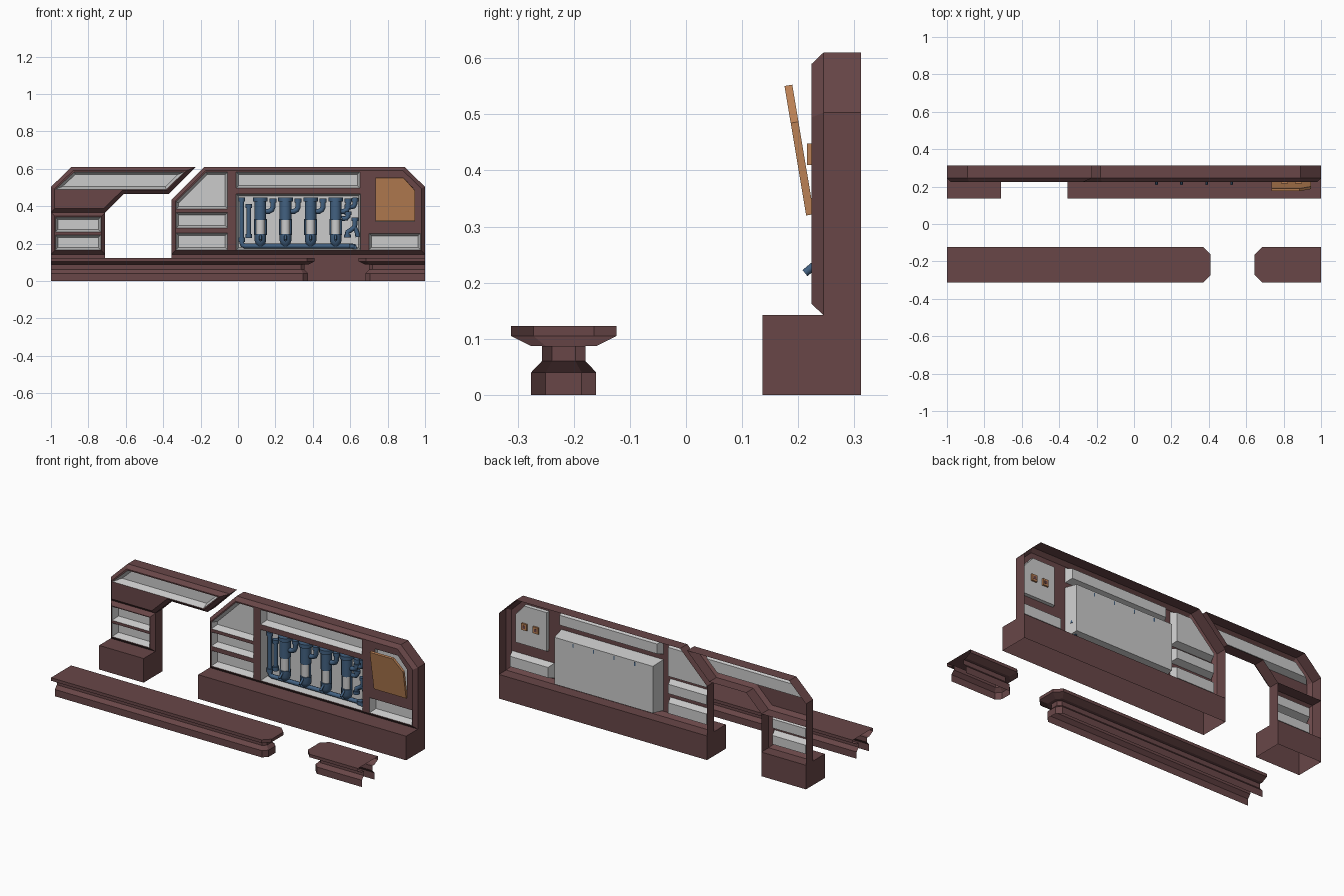
import bpy, bmesh, math
from mathutils import Vector, Matrix

if "Cube" in bpy.data.objects:
    bpy.data.objects.remove(bpy.data.objects["Cube"])


def material(name, rgb):
    m = bpy.data.materials.new(name)
    m.diffuse_color = (*rgb, 1)
    m.use_nodes = True
    m.node_tree.nodes["Principled BSDF"].inputs["Base Color"].default_value = m.diffuse_color
    return m


MAROON = material("maroon", (0.14, 0.062, 0.064))
TAN = material("tan", (0.50, 0.22, 0.09))
BLUE = material("blue", (0.055, 0.12, 0.22))


def finish(bm, name, mat=None, front=None):
    """Make the object; 'front' is a face that must point to -y."""
    bmesh.ops.recalc_face_normals(bm, faces=bm.faces)
    if front is not None:
        front.normal_update()
        if front.normal.y > 0:
            bmesh.ops.reverse_faces(bm, faces=bm.faces)
    me = bpy.data.meshes.new(name)
    bm.to_mesh(me)
    bm.free()
    ob = bpy.data.objects.new(name, me)
    bpy.context.collection.objects.link(ob)
    if mat:
        me.materials.append(mat)
    return ob


def inset(poly, d):
    """Offset a counter-clockwise x/z outline inwards."""
    out, n = [], len(poly)
    for i in range(n):
        a, b, c = (Vector(poly[(i + k) % n]) for k in (-1, 0, 1))
        u, v = (b - a).normalized(), (c - b).normalized()
        n1, n2 = Vector((-u.y, u.x)), Vector((-v.y, v.x))
        out.append(tuple(b + (n1 + n2) * d / (1 + n1.dot(n2))))
    return out


def ring(bm, poly, y):
    return [bm.verts.new((x, y, z)) for x, z in poly]


def bridge(bm, a, b, closed=True):
    n = len(a)
    for i in range(n if closed else n - 1):
        j = (i + 1) % n
        bm.faces.new((a[i], a[j], b[j], b[i]))


def rect(x0, x1, z0, z1):
    return [(x0, z0), (x1, z0), (x1, z1), (x0, z1)]


def recess(name, poly, depth, taper):
    bm = bmesh.new()
    a = ring(bm, poly, 0.224)
    b = ring(bm, inset(poly, taper), 0.224 + depth)
    bridge(bm, a, b)
    finish(bm, name, None, bm.faces.new(b))


def wall(name, outline, holes):
    """Hollow wall: pierced front, chamfered edge, rim open at the back."""
    bm = bmesh.new()
    front = ring(bm, inset(outline, 0.02), 0.224)
    edges = []
    for loop in [front] + [ring(bm, h[0], 0.224) for h in holes]:
        edges += [bm.edges.new((loop[i - 1], loop[i])) for i in range(len(loop))]
    bmesh.ops.triangle_fill(bm, edges=edges, use_beauty=True, normal=(0, -1, 0))
    bm.faces.ensure_lookup_table()
    face = bm.faces[0]
    mid, back = ring(bm, outline, 0.245), ring(bm, outline, 0.312)
    bridge(bm, front, mid)
    bridge(bm, mid, back)
    finish(bm, name, MAROON, face)
    for i, (poly, depth, taper) in enumerate(holes):
        recess(f"{name}_recess_{i + 1}", poly, depth, taper)


def box(name, x0, x1, y0, y1, z0, z1, mat, open_bottom=False):
    bm = bmesh.new()
    bmesh.ops.create_cube(bm, size=1)
    for v in bm.verts:
        v.co = ((x0 + x1) / 2 + v.co.x * (x1 - x0), (y0 + y1) / 2 + v.co.y * (y1 - y0),
                (z0 + z1) / 2 + v.co.z * (z1 - z0))
    if open_bottom:
        low = [f for f in bm.faces if all(abs(v.co.z - z0) < 1e-5 for v in f.verts)]
        bmesh.ops.delete(bm, geom=low, context='FACES_ONLY')
    return finish(bm, name, mat)


# Wall plinths
box("left_plinth", -1, -0.71, 0.136, 0.312, 0, 0.142, MAROON, True)
box("right_plinth", -0.355, 1, 0.136, 0.312, 0, 0.142, MAROON, True)

# Left wall: post and overhanging header
D, T = 0.04, 0.014
wall("left_post", rect(-1, -0.71, 0.142, 0.367),
     [(rect(-0.977, -0.733, 0.262, 0.343), D, T), (rect(-0.977, -0.733, 0.166, 0.246), D, T)])
wall("left_header", [(-1, 0.367), (-0.71, 0.367), (-0.61, 0.465), (-0.37, 0.465),
                     (-0.225, 0.61), (-0.89, 0.61), (-1, 0.503)],
     [([(-0.976, 0.49), (-0.383, 0.49), (-0.287, 0.583), (-0.875, 0.583)], D, T)])

# Right wall with shelves, machine bay and hatch
HATCH = [(0.735, 0.318), (0.945, 0.318), (0.945, 0.485), (0.885, 0.552), (0.735, 0.552)]
wall("right_wall", [(-0.355, 0.142), (1, 0.142), (1, 0.503), (0.89, 0.61),
                    (-0.18, 0.61), (-0.355, 0.435)],
     [([(-0.331, 0.385), (-0.055, 0.385), (-0.055, 0.583), (-0.17, 0.583), (-0.331, 0.423)], D, T),
      (rect(-0.331, -0.055, 0.283, 0.366), D, T),
      (rect(-0.331, -0.055, 0.166, 0.257), D, T),
      (rect(-0.01, 0.652, 0.497, 0.583), D, T),
      (rect(-0.01, 0.655, 0.166, 0.466), 0.082, 0.012),
      (HATCH, 0.018, 0.003),
      (rect(0.70, 0.976, 0.166, 0.255), D, T)])

# Tilted hatch door
bm = bmesh.new()
local = [(x, z - 0.318) for x, z in HATCH]
a, b = ring(bm, local, -0.014), ring(bm, local, 0)
bridge(bm, a, b)
bm.faces.new(a)
bm.faces.new(b)
door = finish(bm, "hatch_door", TAN)
door.matrix_world = Matrix.Translation((0, 0.228, 0.322)) @ Matrix.Rotation(math.radians(9.5), 4, 'X')

# Sockets passing through the hatch back
for i, x in enumerate((0.805, 0.88)):
    box(f"hatch_socket_{i}", x - 0.018, x + 0.018, 0.216, 0.252, 0.41, 0.448, TAN)
    box(f"hatch_socket_core_{i}", x - 0.009, x + 0.009, 0.23, 0.253, 0.42, 0.438, MAROON)


# Counters: stacked profile with a chamfered inner end, hollow at the outer end
def counter(name, outer, inner):
    bm = bmesh.new()
    s = 1 if inner > outer else -1
    prev = None
    for z, w, c in [(0, .058, .026), (.04, .058, .026), (.06, .039, .018), (.087, .039, .018),
                    (.087, .058, .026), (.105, .094, .04), (.123, .094, .04)]:
        e = inner - s * (0.094 - w)
        pts = [(outer, -w), (e - s * c, -w), (e, c - w), (e, w - c), (e - s * c, w), (outer, w)]
        row = [bm.verts.new((x, y - 0.218, z)) for x, y in pts]
        if prev:
            bridge(bm, prev, row, closed=False)
        prev = row
    top = bm.faces.new(prev)
    bmesh.ops.recalc_face_normals(bm, faces=bm.faces)
    if top.normal.z < 0:
        bmesh.ops.reverse_faces(bm, faces=bm.faces)
    me = bpy.data.meshes.new(name)
    bm.to_mesh(me)
    bm.free()
    me.materials.append(MAROON)
    bpy.context.collection.objects.link(bpy.data.objects.new(name, me))


counter("long_counter", -1, 0.41)
counter("short_counter", 1, 0.645)


# Pipework helpers
def smooth(ob):
    bpy.ops.object.select_all(action='DESELECT')
    ob.select_set(True)
    bpy.context.view_layer.objects.active = ob
    bpy.ops.object.shade_smooth_by_angle(angle=math.radians(50))


def lathe(name, profile, x, y, mat, sides=12):
    bm = bmesh.new()
    rows = [[bm.verts.new((x + r * math.cos(2 * math.pi * k / sides),
                           y + r * math.sin(2 * math.pi * k / sides), z)) for k in range(sides)]
            for r, z in profile]
    for p, q in zip(rows, rows[1:]):
        bridge(bm, p, q)
    bm.faces.new(rows[0])
    bm.faces.new(rows[-1])
    smooth(finish(bm, name, mat))


def pipe(name, pts, r):
    cu = bpy.data.curves.new(name, 'CURVE')
    cu.dimensions = '3D'
    cu.bevel_depth, cu.bevel_resolution, cu.use_fill_caps = r, 2, True
    sp = cu.splines.new('POLY')
    sp.points.add(len(pts) - 1)
    for p, co in zip(sp.points, pts):
        p.co = (*co, 1)
    cu.materials.append(BLUE)
    ob = bpy.data.objects.new(name, cu)
    bpy.context.collection.objects.link(ob)
    bpy.ops.object.select_all(action='DESELECT')
    ob.select_set(True)
    bpy.context.view_layer.objects.active = ob
    bpy.ops.object.convert(target='MESH')
    smooth(bpy.context.view_layer.objects.active)


def flange(name, x, z, r=0.017, h=0.016, y=0.268):
    lathe(name, [(r, z - h / 2), (r, z + h / 2)], x, y, BLUE, 10)


Y = 0.268
for i in range(4):
    x = 0.12 + 0.134 * i
    # Canister: lower cup, glass, capped upper body
    lathe(f"canister_cup_{i}", [(.014, .185), (.026, .20), (.031, .215), (.031, .25)], x, Y, BLUE)
    lathe(f"canister_glass_{i}", [(.025, .25), (.025, .325)], x, Y, None)
    lathe(f"canister_body_{i}", [(.031, .325), (.031, .425), (.039, .425), (.039, .447)], x, Y, BLUE)
    for s in (-1, 1):
        pipe(f"canister_rod_{i}_{s}", [(x + s * .028, Y, .245), (x + s * .028, Y, .33)], .006)
    pipe(f"canister_spout_{i}", [(x, .252, .25), (x, .212, .217)], .007)
    pipe(f"elbow_pipe_{i}", [(x, Y, .372), (x + .045, Y, .372), (x + .06, Y, .38),
                             (x + .067, Y, .395), (x + .067, Y, .435)], .014)
    flange(f"elbow_flange_{i}", x + .067, .43, .019, .02)

# Feed pipes at the left and along the floor
pipe("floor_pipe", [(.02, Y, .435), (.02, Y, .205), (.024, Y, .192), (.037, Y, .187),
                    (.61, Y, .187), (.622, Y, .182), (.626, Y, .17)], .013)
pipe("short_feed_pipe", [(.058, Y, .4), (.058, Y, .24)], .012)
for i, (x, z) in enumerate([(.02, .435), (.02, .22), (.058, .4), (.058, .24), (.61, .187)]):
    flange(f"feed_flange_{i}", x, z, .018, .022)

# Outlet pipes at the right
pipe("upper_outlet", [(.625, Y, .445), (.625, Y, .41), (.618, Y, .398), (.59, Y, .394)], .013)
pipe("middle_outlet", [(.588, Y, .37), (.588, Y, .345), (.58, Y, .335), (.555, Y, .333)], .013)
pipe("lower_outlet", [(.585, Y, .235), (.585, Y, .262), (.6, Y, .27), (.62, Y, .285), (.625, Y, .3),
                      (.625, Y, .34)], .013)
pipe("drain_outlet", [(.625, Y, .285), (.636, Y, .26), (.64, Y, .235)], .012)
for i, (x, z) in enumerate([(.625, .435), (.588, .4), (.588, .362), (.585, .24), (.625, .33)]):
    flange(f"outlet_flange_{i}", x, z, .018, .018)
